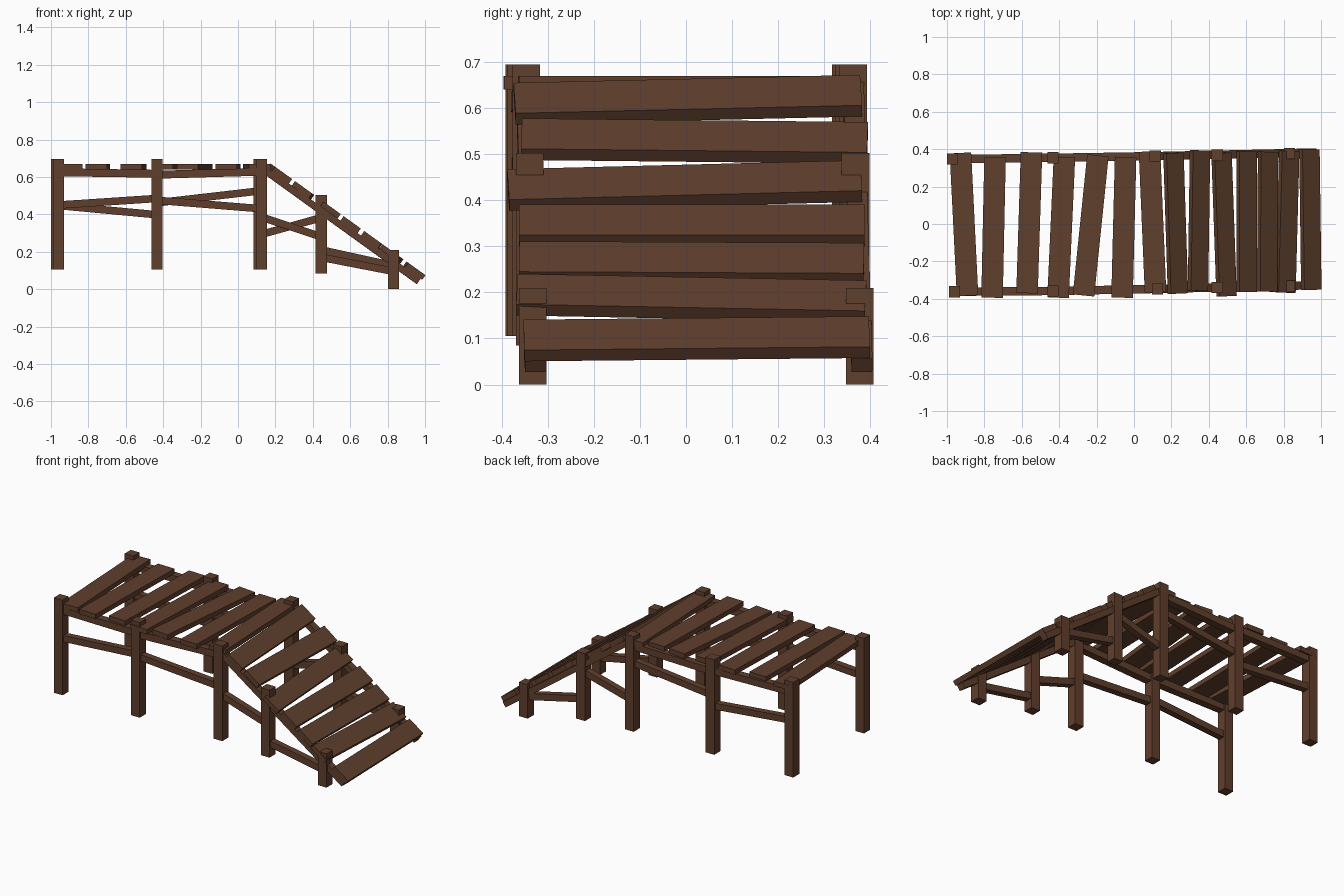
import bpy
from mathutils import Vector, Matrix

if "Cube" in bpy.data.objects:
    bpy.data.objects.remove(bpy.data.objects["Cube"])

wood = bpy.data.materials.new("brown wood")
wood.diffuse_color = (0.118, 0.05, 0.026, 1)
wood.use_nodes = True
wood.node_tree.nodes["Principled BSDF"].inputs["Base Color"].default_value = wood.diffuse_color


def beam(name, a, b, width, thick, up=(0, 0, 1)):
    """Box running from a to b; thick is measured along up."""
    a, b = Vector(a), Vector(b)
    d = (b - a).normalized()
    side = d.cross(Vector(up)).normalized()
    top = side.cross(d)
    rot = Matrix((d, side, top)).transposed()
    verts = [(a + b) / 2 + rot @ Vector((i * (b - a).length / 2, j * width / 2, k * thick / 2))
             for i in (-1, 1) for j in (-1, 1) for k in (-1, 1)]
    faces = [(0, 1, 3, 2), (4, 6, 7, 5), (0, 4, 5, 1), (2, 3, 7, 6), (0, 2, 6, 4), (1, 5, 7, 3)]
    me = bpy.data.meshes.new(name)
    me.from_pydata(verts, [], faces)
    me.materials.append(wood)
    ob = bpy.data.objects.new(name, me)
    bpy.context.collection.objects.link(ob)
    return ob


# posts: front (x, y), back (x, y), bottom, top
posts = [((-0.96, -0.362), (-0.97, 0.347), 0.105, 0.695),
         ((-0.433, -0.358), (-0.433, 0.354), 0.105, 0.695),
         ((0.126, -0.347), (0.114, 0.363), 0.105, 0.695),
         ((0.445, -0.339), (0.445, 0.368), 0.085, 0.503),
         ((0.832, -0.333), (0.832, 0.377), 0.0, 0.21)]
for i, (f, b, z0, z1) in enumerate(posts):
    for label, (x, y) in (("front", f), ("back", b)):
        beam(f"{label}_post_{i + 1}", (x, y, z0), (x, y, z1), 0.06, 0.06, (0, 1, 0))

# braces between neighbouring posts: start and end heights
braces = {"front": [(0.45, 0.485), (0.475, 0.43), (0.385, 0.28), (0.17, 0.095)],
          "back": [(0.448, 0.398), (0.462, 0.525), (0.29, 0.382), (0.21, 0.125)]}
# deck rails along the flat part
rails = [(0.625, 0.617), (0.612, 0.628)]
for s, label in enumerate(("front", "back")):
    for i, (z0, z1) in enumerate(braces[label]):
        p, q = posts[i][s], posts[i + 1][s]
        beam(f"{label}_brace_{i + 1}", (*p, z0), (*q, z1), 0.04, 0.04)
    for i, (z0, z1) in enumerate(rails):
        p, q = posts[i][s], posts[i + 1][s]
        beam(f"{label}_deck_rail_{i + 1}", (*p, z0), (*q, z1), 0.045, 0.042)

# ramp rails
X0, Z0, X1, Z1 = 0.12, 0.652, 0.966, 0.042
beam("front_ramp_rail", (X0, -0.347, Z0), (X1, -0.327, Z1), 0.045, 0.036)
beam("back_ramp_rail", (X0, 0.363, Z0), (X1, 0.382, Z1), 0.045, 0.036)

# deck planks: front x, front y, back x, back y
deck = [(-0.89, -0.383, -0.928, 0.38), (-0.759, -0.394, -0.743, 0.358),
        (-0.572, -0.37, -0.548, 0.383), (-0.406, -0.394, -0.372, 0.358),
        (-0.27, -0.382, -0.193, 0.367), (-0.064, -0.394, -0.045, 0.358),
        (0.115, -0.365, 0.083, 0.388)]
for i, (xf, yf, xb, yb) in enumerate(deck):
    beam(f"deck_plank_{i + 1}", (xf, yf, 0.655), (xb, yb, 0.655), 0.115, 0.03)

# ramp planks lie on the sloping rails
slope = (Z1 - Z0) / (X1 - X0)
normal = Vector((-slope, 0, 1)).normalized()
ramp = [(0.235, -0.372, 0.211, 0.38), (0.342, -0.357, 0.353, 0.394),
        (0.495, -0.386, 0.468, 0.38), (0.602, -0.363, 0.602, 0.388),
        (0.712, -0.362, 0.717, 0.386), (0.81, -0.367, 0.83, 0.39),
        (0.948, -0.352, 0.938, 0.398)]


def on_ramp(x, y):
    off = normal * 0.033
    return Vector((x, y, Z0 + (x - off.x - X0) * slope + off.z))


for i, (xf, yf, xb, yb) in enumerate(ramp):
    beam(f"ramp_plank_{i + 1}", on_ramp(xf, yf), on_ramp(xb, yb), 0.113, 0.03, normal)
